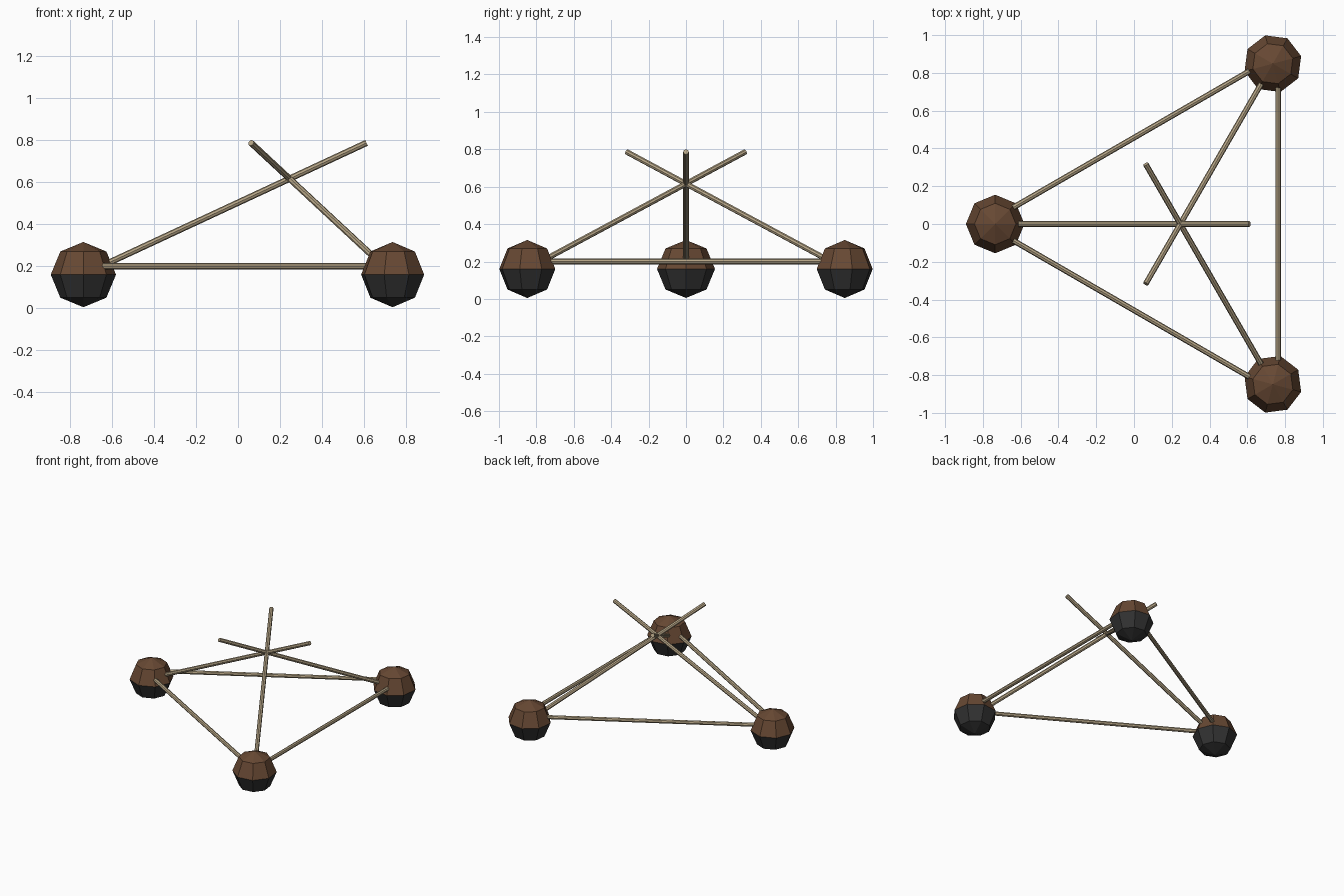
import bpy, bmesh, math
from mathutils import Vector, Matrix

if "Cube" in bpy.data.objects:
    bpy.data.objects.remove(bpy.data.objects["Cube"])

def material(name, rgb):
    m = bpy.data.materials.new(name)
    m.diffuse_color = (*rgb, 1)
    m.use_nodes = True
    m.node_tree.nodes["Principled BSDF"].inputs["Base Color"].default_value = m.diffuse_color
    return m

BROWN = material("brown leather", (0.135, 0.065, 0.033))
DARK = material("dark grey", (0.032, 0.032, 0.032))
WOOD = material("pale wood", (0.46, 0.37, 0.235))

CENTRE = Vector((0.245, 0, 0))   # axis of the three-fold symmetry
R, BALL_R, BALL_Z, ROD_R = 0.98, 0.155, 0.16, 0.015

def finish(bm, name, mats, smooth):
    me = bpy.data.meshes.new(name)
    bm.to_mesh(me)
    bm.free()
    for m in mats:
        me.materials.append(m)
    for p in me.polygons:
        p.use_smooth = smooth
    ob = bpy.data.objects.new(name, me)
    bpy.context.collection.objects.link(ob)
    return ob

def ball(name, pos, angle):
    # low ball, brown above the equator and dark below
    bm = bmesh.new()
    bmesh.ops.create_uvsphere(bm, u_segments=8, v_segments=4, radius=BALL_R)
    for f in bm.faces:
        f.material_index = 0 if f.calc_center_median().z > 0 else 1
    bm.transform(Matrix.Translation(pos) @ Matrix.Rotation(angle, 4, 'Z'))
    finish(bm, name, [BROWN, DARK], False)

def rod(name, a, b):
    d = b - a
    bm = bmesh.new()
    bmesh.ops.create_cone(bm, cap_ends=True, segments=8, radius1=ROD_R,
                          radius2=ROD_R, depth=d.length)
    bm.transform(Matrix.Translation((a + b) / 2) @ d.to_track_quat('Z', 'Y').to_matrix().to_4x4())
    finish(bm, name, [WOOD], False)

for i in range(3):
    ang = math.radians(120 * i)
    turn = Matrix.Rotation(ang, 3, 'Z')
    place = lambda x, y, z: CENTRE + turn @ Vector((x, y, z))
    # foot ball
    ball(f"foot_ball_{i+1}", place(-R, 0, BALL_Z), ang)
    # leaning pole, all three cross above the middle
    rod(f"leaning_pole_{i+1}", place(-R, 0, BALL_Z), place(0.366, 0, 0.786))
    # horizontal bar between two balls
    rod(f"base_bar_{i+1}", place(0.518, -0.80, 0.2), place(0.518, 0.80, 0.2))
